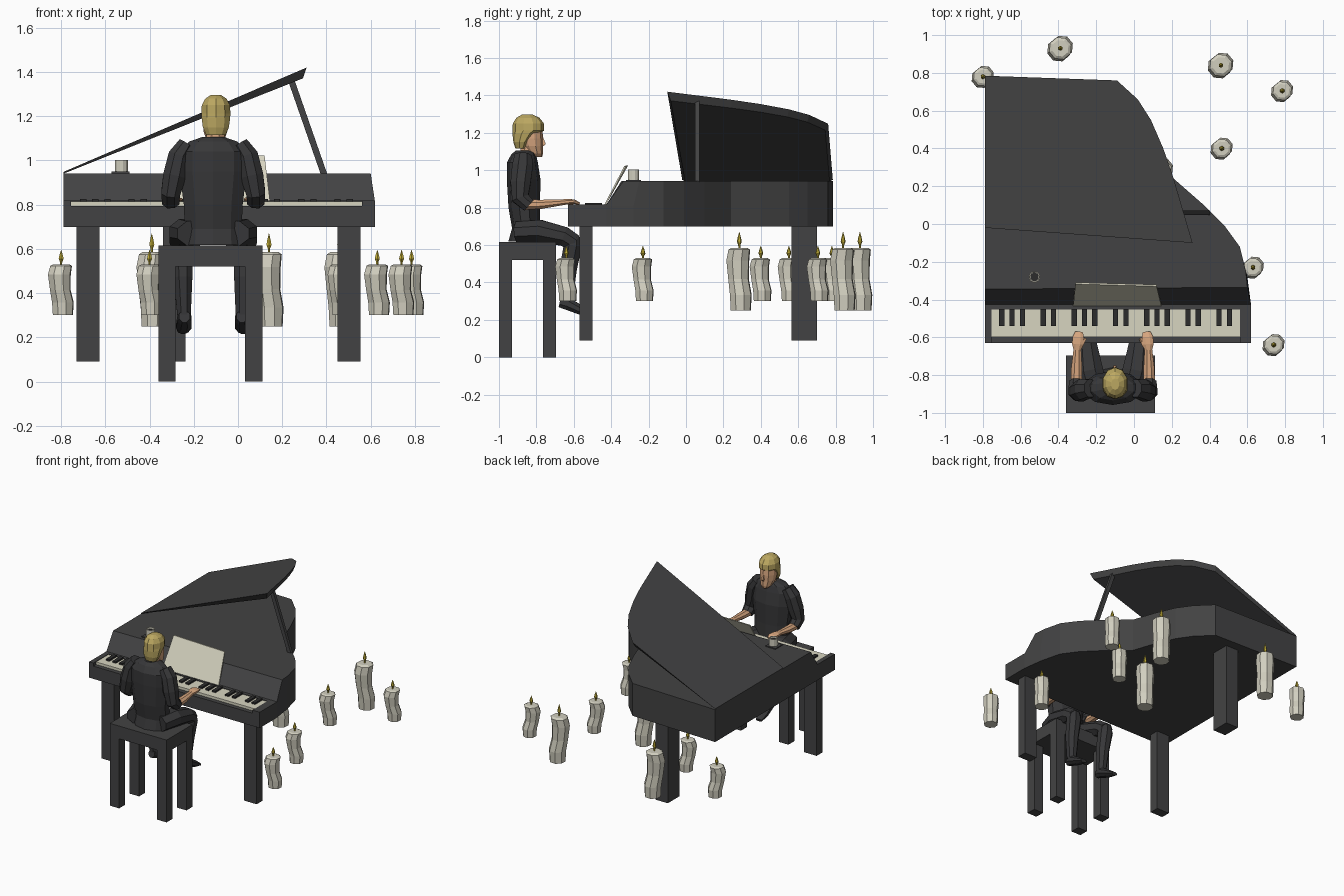
import bpy, bmesh, math
from mathutils import Vector


def mat(name, r, g, b):
    m = bpy.data.materials.new(name)
    m.diffuse_color = (r, g, b, 1)
    return m


LACQUER = mat("dark lacquer", .055, .055, .056)
CLOTH = mat("dark cloth", .038, .038, .04)
BLACK = mat("black key", .025, .025, .025)
IVORY = mat("ivory", .68, .66, .53)
WAX = mat("wax", .64, .62, .52)
FLAME = mat("flame", .55, .43, .04)
SKIN = mat("skin", .68, .38, .21)
HAIR = mat("blond hair", .50, .39, .12)


def finish(name, bm, m):
    bmesh.ops.recalc_face_normals(bm, faces=bm.faces)
    me = bpy.data.meshes.new(name)
    bm.to_mesh(me)
    bm.free()
    me.materials.append(m)
    ob = bpy.data.objects.new(name, me)
    bpy.context.collection.objects.link(ob)
    return ob


def loft(name, rings, m):
    """Skin a list of equal-length point rings and cap both ends."""
    bm = bmesh.new()
    rows = [[bm.verts.new(p) for p in r] for r in rings]
    n = len(rows[0])
    for a, b in zip(rows, rows[1:]):
        for i in range(n):
            j = (i + 1) % n
            bm.faces.new((a[i], a[j], b[j], b[i]))
    bm.faces.new(rows[0][::-1])
    bm.faces.new(rows[-1])
    return finish(name, bm, m)


def box(name, x0, x1, y0, y1, z0, z1, m):
    base = [(x0, y0), (x1, y0), (x1, y1), (x0, y1)]
    return loft(name, [[(x, y, z) for x, y in base] for z in (z0, z1)], m)


def tube(name, path, m, sides=8):
    """path: (x, y, z, radius across, radius other way); rings turn with the path."""
    pts = [Vector(p[:3]) for p in path]
    rings = []
    for i, p in enumerate(path):
        t = (pts[min(i + 1, len(pts) - 1)] - pts[max(i - 1, 0)]).normalized()
        u = (Vector((1, 0, 0)) - t * t.x).normalized()
        v = t.cross(u)
        rings.append([pts[i] + u * p[3] * math.cos(a) + v * p[4] * math.sin(a)
                      for a in ((k + .5) * math.tau / sides for k in range(sides))])
    return loft(name, rings, m)


def stack(name, rows, x, m, sides=10):
    """rows: (z, y, rx, ry) level oval rings."""
    return loft(name, [[(x + rx * math.cos(a), y + ry * math.sin(a), z)
                        for a in ((k + .5) * math.tau / sides for k in range(sides))]
                       for z, y, rx, ry in rows], m)


# piano case: wing outline, sloped front
curve = [(.56, -.12), (.48, -.01), (.37, .10), (.21, .24), (.155, .40), (.09, .55),
         (.02, .65), (-.09, .76), (-.79, .785)]
low = [(-.79, -.43), (.62, -.43), (.60, -.28)] + curve
high = [(-.79, -.345), (.60, -.335), (.592, -.25)] + curve
loft("piano_case", [[(x, y, .70) for x, y in low], [(x, y, .81) for x, y in low],
                    [(x, y, .942) for x, y in high]], LACQUER)

# raised lid hinged on the left edge
lid = [(-.79, -.02), (.31, -.10), (.21, .24), (.155, .40), (.09, .55), (.02, .66),
       (-.09, .76), (-.79, .785)]
under = [(-.79 + (x + .79) * .985, .36 + (y - .36) * .96) for x, y in lid]
loft("piano_lid", [[(x, y, .940 + .398 * (x + .79)) for x, y in under],
                   [(x, y, .948 + .429 * (x + .79)) for x, y in lid]], LACQUER)
tube("lid_prop", [(.39, .06, .935, .02, .016), (.24, .06, 1.365, .02, .016)], LACQUER, 4)

# keyboard
box("key_bed", -.79, .62, -.63, -.425, .70, .795, LACQUER)
box("left_cheek", -.79, -.755, -.63, -.425, .79, .818, LACQUER)
box("right_cheek", .56, .62, -.63, -.425, .79, .818, LACQUER)
box("key_rail", -.76, .565, -.452, -.425, .79, .818, LACQUER)
box("white_keys", -.755, .56, -.597, -.45, .79, .814, IVORY)
pitch = 1.315 / 24
for i in range(1, 24):
    if i % 7 not in (4, 0):
        x = -.755 + i * pitch
        box("black_key", x - .014, x + .014, -.54, -.45, .81, .826, BLACK)

# piano legs
for name, x0, y0, y1 in (("left", -.73, -.57, -.50), ("right", .45, -.57, -.50),
                         ("back", -.34, .565, .70)):
    box(name + "_piano_leg", x0, x0 + .103, y0, y1, .09, .705, LACQUER)

# sheet music leaning on the slope
loft("sheet_music", [[(-.322, -.437 + d, .815), (.145, -.437 + d, .815),
                      (.12, -.33 + d, 1.022), (-.31, -.318 + d, 1.026)]
                     for d in (0, .009)], IVORY)

# cup on a small mat
box("cup_mat", -.572, -.49, -.32, -.24, .94, .949, LACQUER)
stack("cup", [(.948, -.28, .03, .03), (1.003, -.28, .03, .03), (1.003, -.28, .024, .024),
              (.985, -.28, .024, .024)], -.527, WAX, 12)
stack("cup_drink", [(.984, -.28, .023, .023), (.989, -.28, .023, .023)], -.527, BLACK, 12)

# stool
box("stool_seat", -.36, .11, -1.0, -.695, .52, .615, LACQUER)
for x in (-.36, .032):
    for y in (-1.0, -.765):
        box("stool_leg", x, x + .078, y, y + .07, 0, .525, LACQUER)

# floating candles: x, y, large or small
wobble = [(0, .008, .88), (.25, .008, .95), (.5, -.004, .9), (.8, -.008, 1), (.97, 0, .95), (1, 0, .7)]
for x, y, big in ((-.80, .78, 0), (-.39, .93, 1), (.46, .84, 1), (.785, .705, 0), (.465, .40, 0),
                  (.14, .285, 1), (.63, -.23, 0), (.74, -.64, 0), (-.40, .55, 0)):
    r, z0, z1 = (.064, .25, .585) if big else (.054, .30, .53)
    loft("candle", [[(x + o + r * s * math.cos(k * math.pi / 4 + .3),
                      y + o + r * s * math.sin(k * math.pi / 4 + .3), z0 + (z1 - z0) * t)
                     for k in range(8)] for t, o, s in wobble], WAX)
    h = .085 if big else .066
    stack("flame", [(z1 - .005 + h * t, y, w, w) for t, w in
                    ((0, .005), (.25, .006), (.45, .013), (.7, .009), (1.05, .001))], x, FLAME, 6)

# pianist: trunk and head
CX = -.112
stack("shirt", [(.618, -.855, .14, .095), (.69, -.855, .135, .075), (.80, -.865, .14, .084),
                (.95, -.868, .16, .09), (1.04, -.875, .16, .083), (1.085, -.868, .115, .066),
                (1.105, -.86, .055, .05)], CX, CLOTH)
stack("neck", [(1.06, -.855, .045, .042), (1.15, -.84, .042, .042)], CX + .01, SKIN, 8)
stack("face", [(1.072, -.795, .022, .026), (1.09, -.808, .042, .044), (1.13, -.823, .056, .058),
               (1.17, -.83, .06, .066), (1.23, -.835, .058, .066)], CX + .01, SKIN)
tube("nose", [(CX + .01, -.768, 1.175, .006, .006), (CX + .01, -.758, 1.14, .012, .012),
              (CX + .01, -.768, 1.13, .009, .006)], SKIN, 4)
stack("hair", [(1.115, -.882, .046, .03), (1.15, -.877, .062, .046), (1.195, -.858, .068, .07),
               (1.212, -.843, .069, .085), (1.25, -.843, .067, .083), (1.28, -.845, .05, .062),
               (1.297, -.848, .022, .03)], CX + .012, HAIR)

# pianist: limbs, mirrored
for s, side in ((-1, "left"), (1, "right")):
    def limb(name, path, m, sides=8):
        return tube(side + "_" + name, [(CX + s * x, *rest) for x, *rest in path], m, sides)
    limb("sleeve", [(.12, -.87, 1.075, .04, .05), (.155, -.875, 1.02, .052, .06),
                    (.175, -.885, .93, .056, .058), (.193, -.885, .85, .046, .05),
                    (.192, -.84, .812, .042, .04)], CLOTH)
    limb("forearm", [(.192, -.87, .815, .033, .03), (.192, -.77, .818, .032, .026),
                     (.188, -.665, .828, .022, .017), (.186, -.635, .832, .033, .016),
                     (.183, -.60, .832, .032, .013), (.178, -.572, .822, .022, .008)], SKIN)
    limb("thumb", [(.168, -.645, .828, .012, .01), (.145, -.605, .823, .008, .008)], SKIN, 5)
    limb("thigh", [(.09, -.90, .67, .08, .06), (.125, -.78, .675, .08, .064),
                   (.14, -.65, .645, .062, .056), (.14, -.595, .61, .05, .05)], CLOTH)
    limb("shin", [(.14, -.60, .645, .04, .035), (.14, -.605, .60, .054, .052),
                  (.137, -.63, .47, .046, .05), (.132, -.64, .30, .033, .036)], CLOTH)
    limb("shoe", [(.13, -.675, .295, .026, .03), (.13, -.63, .285, .035, .036),
                  (.133, -.56, .25, .038, .026), (.137, -.505, .226, .025, .012)], CLOTH)
